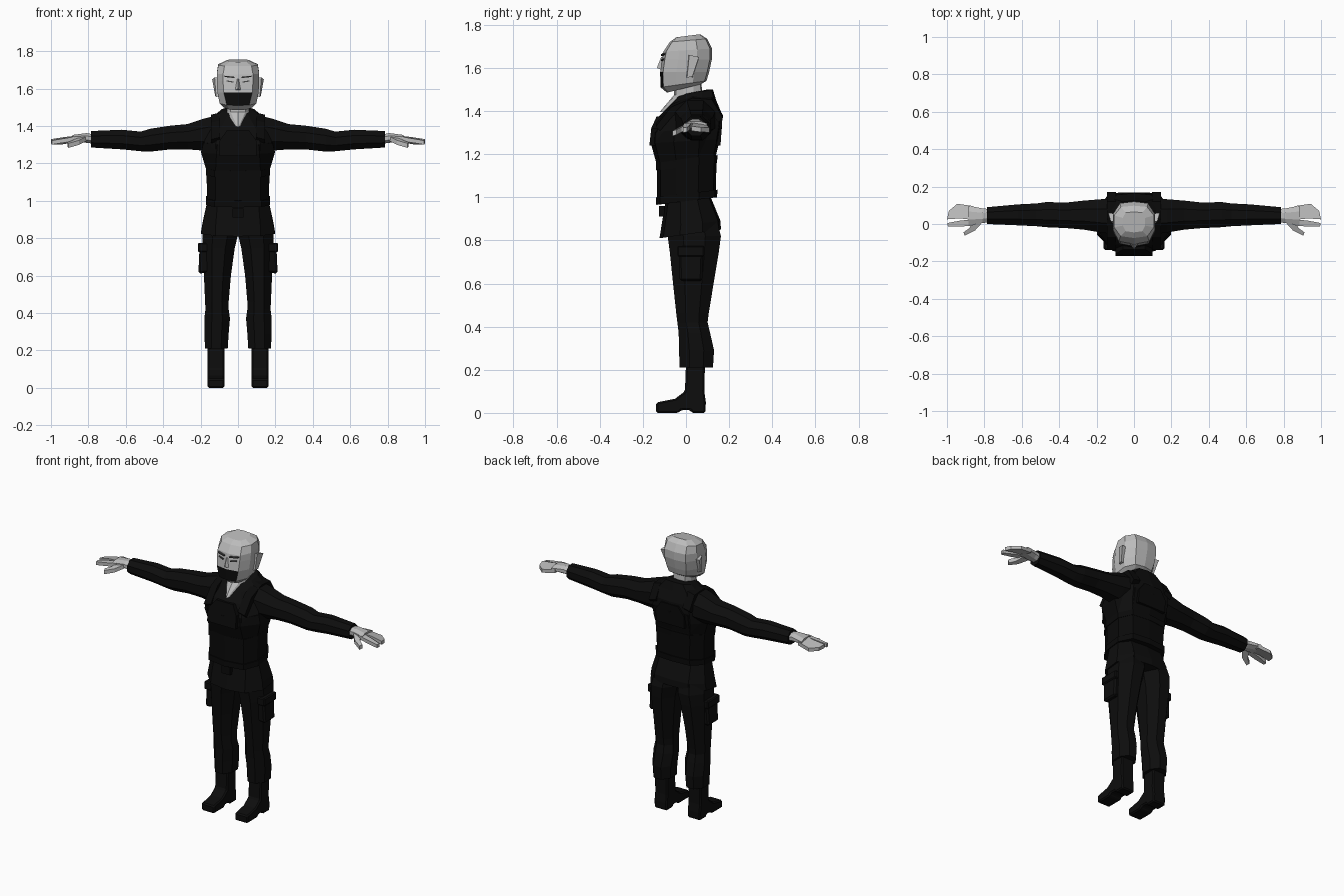
import bpy, bmesh, math
from mathutils import Vector


def mat(name, r, g, b):
    m = bpy.data.materials.new(name)
    m.diffuse_color = (r, g, b, 1)
    return m


SKIN = mat("pale grey skin", 0.5, 0.5, 0.5)
CLOTH = mat("black cloth", 0.004, 0.004, 0.004)
VEST = mat("black vest", 0.003, 0.003, 0.003)
BROW = mat("dark grey brow", 0.06, 0.06, 0.06)


def finish(name, bm, material, mirror=False, bevel=0):
    bmesh.ops.recalc_face_normals(bm, faces=bm.faces)
    me = bpy.data.meshes.new(name)
    bm.to_mesh(me)
    bm.free()
    me.materials.append(material)
    ob = bpy.data.objects.new(name, me)
    bpy.context.collection.objects.link(ob)
    if bevel:
        b = ob.modifiers.new("bevel", 'BEVEL')
        b.width, b.segments = bevel, 1
    if mirror:
        ob.modifiers.new("mirror", 'MIRROR').use_clip = False
    return ob


def loft(name, rings, material, mirror=False):
    """Skin a list of equal point rings and cap both ends."""
    bm = bmesh.new()
    vs = [[bm.verts.new(p) for p in r] for r in rings]
    n = len(vs[0])
    for a, b in zip(vs, vs[1:]):
        for i in range(n):
            j = (i + 1) % n
            bm.faces.new((a[i], a[j], b[j], b[i]))
    bm.faces.new(vs[0])
    bm.faces.new(vs[-1])
    return finish(name, bm, material, mirror)


def body_ring(zf, zb, yf, yb, wf, wm, wb):
    """Symmetric ten point section, flat in front and behind, tilted zf to zb."""
    d = yb - yf
    half = [(0, yf), (wf, yf + d * .06), (wm, yf + d * .33), (wm, yf + d * .7), (wb, yb - d * .04)]
    pts = half + [(0, yb)] + [(-x, y) for x, y in half[:0:-1]]
    return [(x, y, zf + (zb - zf) * (y - yf) / d) for x, y in pts]


def oval(a0, a1, b0, b1, n=8):
    """Eight sided section that fills the given bounds."""
    k = 1 / math.cos(math.pi / n)
    return [((a0 + a1) / 2 + (a1 - a0) / 2 * k * math.cos((i + .5) * math.tau / n),
             (b0 + b1) / 2 + (b1 - b0) / 2 * k * math.sin((i + .5) * math.tau / n)) for i in range(n)]


def z_ring(z, x0, x1, y0, y1):
    return [(x, y, z) for x, y in oval(x0, x1, y0, y1)]


def x_ring(x, y0, y1, z0, z1):
    return [(x, y, z) for y, z in oval(y0, y1, z0, z1)]


def prism(name, bottom, top, material, mirror=False, bevel=0):
    bm = bmesh.new()
    a, b = ([bm.verts.new(p) for p in r] for r in (bottom, top))
    n = len(a)
    bm.faces.new(a)
    bm.faces.new(b)
    for i in range(n):
        j = (i + 1) % n
        bm.faces.new((a[i], a[j], b[j], b[i]))
    return finish(name, bm, material, mirror, bevel)


def box(name, x0, x1, y0, y1, z0, z1, material, mirror=False, bevel=0):
    r = [(x0, y0), (x1, y0), (x1, y1), (x0, y1)]
    return prism(name, [(x, y, z0) for x, y in r], [(x, y, z1) for x, y in r], material, mirror, bevel)


# Head, with the beard painted on the front chin faces
head = loft("head", [body_ring(*r) for r in [
    (1.485, 1.525, -.088, .07, .045, .075, .045),
    (1.51, 1.54, -.118, .095, .06, .098, .06),
    (1.58, 1.58, -.12, .107, .076, .11, .07),
    (1.64, 1.64, -.112, .12, .08, .113, .075),
    (1.675, 1.69, -.105, .12, .08, .113, .075),
    (1.72, 1.735, -.075, .098, .072, .106, .07),
    (1.742, 1.756, -.045, .065, .045, .06, .045)]], SKIN)
head.data.materials.append(CLOTH)
for f in head.data.polygons:
    c = f.center
    if c.y < -.1 and 1.52 < c.z < 1.57 and abs(c.x) < .06:
        f.material_index = 1

# Face details
prism("nose", [(-.018, -.112, 1.59), (.018, -.112, 1.59), (0, -.135, 1.6)],
      [(-.008, -.105, 1.65), (.008, -.105, 1.65), (0, -.115, 1.65)], SKIN)
for label, z, x0, x1, h, mtl in (("brow", 1.662, .018, .072, .007, BROW), ("eye", 1.638, .025, .062, .006, BROW)):
    prism(label, [(x0, -.117, z - .006), (x1, -.107, z), (x1, -.09, z), (x0, -.09, z - .006)],
          [(x0, -.116, z - .006 + h), (x1, -.106, z + h), (x1, -.09, z + h), (x0, -.09, z - .006 + h)],
          mtl, True)
prism("ear", [(.1, .0, 1.56), (.1, .03, 1.555), (.1, .055, 1.65), (.1, .01, 1.66)],
      [(.117, .005, 1.555), (.122, .03, 1.56), (.138, .06, 1.65), (.125, .015, 1.66)], SKIN, True)

# Neck running down into the open collar
loft("neck", [body_ring(*r) for r in [
    (1.395, 1.42, -.122, .06, .004, .05, .04),
    (1.475, 1.48, -.055, .075, .04, .06, .04),
    (1.54, 1.56, -.055, .07, .035, .058, .04)]], SKIN)

# Jacket body and flared skirt
loft("jacket", [body_ring(*r) for r in [
    (1.10, 1.14, -.125, .135, .11, .165, .11),
    (1.17, 1.20, -.135, .14, .12, .172, .12),
    (1.25, 1.27, -.155, .155, .12, .192, .13),
    (1.30, 1.34, -.155, .165, .12, .18, .13),
    (1.375, 1.39, -.125, .165, .10, .165, .12),
    (1.43, 1.45, -.075, .14, .07, .14, .10),
    (1.465, 1.50, -.045, .125, .05, .088, .06),
    (1.475, 1.50, -.025, .10, .045, .072, .05)]], CLOTH)
loft("jacket_skirt", [body_ring(*r) for r in [
    (.81, .85, -.123, .162, .12, .197, .12),
    (.86, .89, -.115, .16, .12, .19, .12),
    (.98, 1.0, -.095, .115, .11, .165, .11)]], CLOTH)

# Vest with belt, chest panel, back panel and shoulder straps
loft("vest", [body_ring(*r) for r in [
    (.965, 1.0, -.133, .137, .12, .165, .11),
    (1.13, 1.17, -.135, .142, .12, .168, .12),
    (1.16, 1.2, -.138, .14, .12, .172, .12),
    (1.25, 1.27, -.163, .158, .115, .197, .12),
    (1.30, 1.33, -.162, .168, .11, .185, .12)]], VEST)
for z in (.965, 1.125):
    loft("vest_band", [body_ring(z, z + .035, -.138, .144, .125, .171, .12),
                       body_ring(z + .035, z + .07, -.138, .146, .125, .172, .12)], VEST)
panel = [(-.1, 1.24), (.1, 1.24), (.1, 1.32), (.06, 1.375), (-.06, 1.375), (-.1, 1.32)]
prism("chest_panel", [(x, -.10, z) for x, z in panel],
      [(x, -.17 + max(0, z - 1.3) * .45, z) for x, z in panel], VEST)
prism("back_panel", [(x, .10, z) for x, z in panel],
      [(x, .16 + (z - 1.24) * .07, z) for x, z in panel], VEST)
strap = [(-.14, 1.34), (-.07, 1.43), (.03, 1.472), (.12, 1.465), (.172, 1.38), (.15, 1.36),
         (.1, 1.42), (.03, 1.43), (-.06, 1.39), (-.12, 1.32)]
prism("shoulder_strap", [(.095, y, z) for y, z in strap], [(.145, y, z - .012) for y, z in strap], VEST, True)
box("buckle", -.03, .03, -.125, -.10, .91, .96, VEST)

# Sleeves
loft("sleeve", [x_ring(*r) for r in [
    (.08, -.06, .14, 1.27, 1.465),
    (.18, -.045, .132, 1.268, 1.44),
    (.27, -.03, .125, 1.275, 1.41),
    (.36, -.022, .115, 1.275, 1.402),
    (.47, -.017, .117, 1.263, 1.385),
    (.52, -.012, .11, 1.265, 1.37),
    (.62, -.007, .105, 1.275, 1.38),
    (.785, 0, .09, 1.285, 1.373)]], CLOTH, True)

# Hands: palm, joined fingers, index finger, thumb
loft("palm", [x_ring(*r) for r in [
    (.77, .01, .08, 1.305, 1.355),
    (.81, .005, .083, 1.31, 1.362),
    (.885, -.008, .098, 1.32, 1.352)]], SKIN, True)


def slab(name, pts, t0, t1, slope, bend):
    """Flat digit: outline in x, y, drooping outward along x and sideways along y."""
    def z(x, y):
        return -slope * (x - .87) - bend * abs(y - .03)
    prism(name, [(x, y, t0 + z(x, y)) for x, y in pts], [(x, y, t1 + z(x, y)) for x, y in pts], SKIN, True)


slab("fingers", [(.86, .022), (.93, .03), (1.0, .025), (.99, .07), (.945, .108), (.86, .096)], 1.327, 1.349, .14, .2)
slab("index_finger", [(.86, -.008), (.93, -.014), (.995, -.014), (.998, .005), (.93, .018), (.86, .025)],
     1.325, 1.347, .16, .1)
slab("thumb", [(.80, .02), (.85, -.035), (.905, -.062), (.912, -.045), (.88, -.022), (.86, .015)],
     1.322, 1.346, .1, .38)

# Trousers and cargo pockets
loft("trouser_leg", [z_ring(*r) for r in [
    (.92, 0, .17, -.085, .135),
    (.82, 0, .19, -.085, .162),
    (.745, .018, .19, -.075, .152),
    (.60, .038, .182, -.06, .128),
    (.46, .05, .176, -.045, .105),
    (.42, .05, .174, -.04, .10),
    (.37, .043, .18, -.034, .112),
    (.29, .05, .18, -.032, .13),
    (.21, .055, .176, -.03, .125)]], CLOTH, True)
prism("cargo_pocket", [(.14, -.03, .62), (.212, -.03, .61), (.212, .075, .61), (.14, .075, .62)],
      [(.14, -.035, .765), (.205, -.035, .765), (.205, .08, .765), (.14, .08, .765)], CLOTH, True, .01)
box("pocket_flap", .14, .215, -.04, .085, .725, .775, CLOTH, True, .006)

# Boots from a side profile
side = [(.09, 0), (.025, 0), (.02, .014), (-.02, .014), (-.035, 0), (-.138, 0), (-.138, .048), (-.1, .056),
        (-.05, .066), (-.005, .1), (0, .23), (.088, .23), (.085, .1), (.092, .05)]
prism("boot", [(.073, y, z) for y, z in side], [(.163, y, z) for y, z in side], CLOTH, True, .009)
